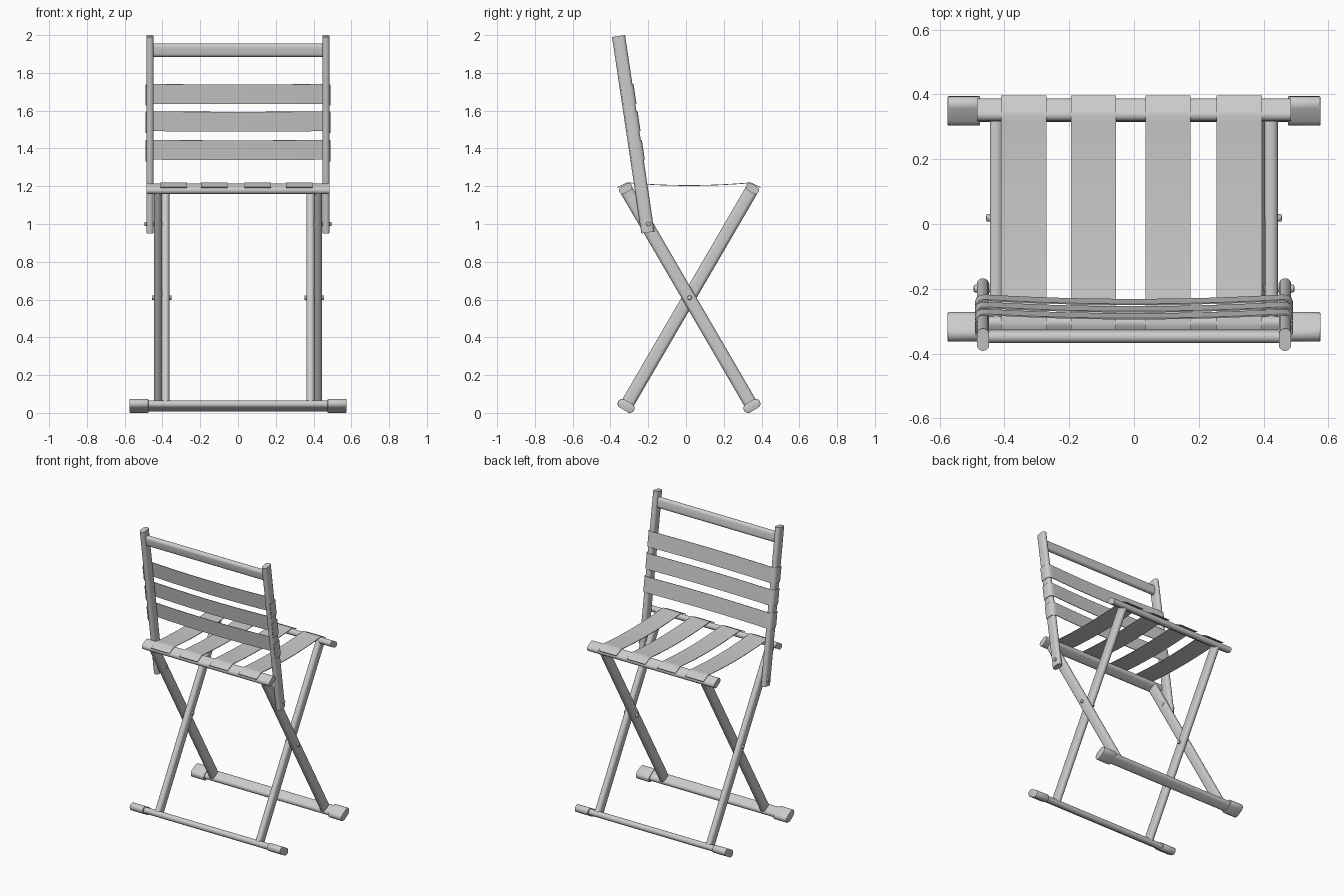
import bpy, bmesh, math
from mathutils import Vector

if "Cube" in bpy.data.objects:
    bpy.data.objects.remove(bpy.data.objects["Cube"])

def make_object(name, bm):
    bmesh.ops.recalc_face_normals(bm, faces=bm.faces)
    me = bpy.data.meshes.new(name)
    bm.to_mesh(me)
    bm.free()
    ob = bpy.data.objects.new(name, me)
    bpy.context.collection.objects.link(ob)
    return ob

def tube(name, p0, p1, wide, w, t, bevel=0.0, n=10):
    """Capped bar with a stadium section: width w along 'wide', thickness t."""
    p0, p1, wide = Vector(p0), Vector(p1), Vector(wide).normalized()
    thin = (p1 - p0).normalized().cross(wide).normalized()
    r, h, section = t / 2, (w - t) / 2, []
    for side in (1, -1):
        for i in range(n + 1):
            a = -math.pi / 2 + math.pi * i / n
            section.append(side * ((h + r * math.cos(a)) * wide + r * math.sin(a) * thin))
    bm = bmesh.new()
    rings = [[bm.verts.new(p + s) for s in section] for p in (p0, p1)]
    for i in range(len(section)):
        j = (i + 1) % len(section)
        bm.faces.new((rings[0][i], rings[0][j], rings[1][j], rings[1][i]))
    ends = [bm.faces.new(ring) for ring in rings]
    if bevel:
        edges = list({e for f in ends for e in f.edges})
        bmesh.ops.bevel(bm, geom=edges, offset=bevel, segments=2, affect='EDGES', profile=0.5)
    return make_object(name, bm)

def ribbon(name, path, across, thickness=0.004):
    """Strap swept along a path, with real thickness."""
    bm = bmesh.new()
    half = Vector(across) / 2
    rows = [(bm.verts.new(Vector(p) - half), bm.verts.new(Vector(p) + half)) for p in path]
    for a, b in zip(rows, rows[1:]):
        bm.faces.new((a[0], a[1], b[1], b[0]))
    ob = make_object(name, bm)
    mod = ob.modifiers.new("thickness", 'SOLIDIFY')
    mod.thickness, mod.offset = thickness, 0
    return ob

def bolt(name, x0, x1, y, z, r=0.012):
    """Pivot pin along x with slightly rounded heads."""
    return tube(name, (x0, y, z), (x1, y, z), (0, 1, 0), 2 * r, 1.98 * r, bevel=0.005)

MID = 0.016            # y of the crossing point
S, C = 0.503, 0.864    # lean of the crossed legs

# Two crossed frames: s = 1 leans to the back, s = -1 to the front
for label, s, leg_x in (("inner", 1, 0.384), ("outer", -1, 0.424)):
    low = (MID - s * 0.333, 0.037)
    high = (MID + s * 0.336, 1.187)
    wide = (0, C, -s * S)
    for side, x in (("left", -leg_x), ("right", leg_x)):
        tube(f"{label}_leg_{side}", (x, *low), (x, *high), wide, 0.07, 0.041)
    tube(f"{label}_seat_rail", (-0.485, *high), (0.485, *high), wide, 0.075, 0.04)
    tube(f"{label}_foot_rail", (-0.50, *low), (0.50, *low), wide, 0.075, 0.04)
    for side, m in (("left", -1), ("right", 1)):
        tube(f"{label}_foot_cap_{side}", (m * 0.475, *low), (m * 0.575, *low),
             wide, 0.097, 0.05, bevel=0.003)

# Backrest uprights and bolts
bottom, top = Vector((0, -0.202, 0.955)), Vector((0, -0.357, 1.995))
up = (top - bottom).normalized()
out = Vector((0, up.z, -up.y))
for side, m in (("left", -1), ("right", 1)):
    off = Vector((m * 0.466, 0, 0))
    tube(f"back_upright_{side}", bottom + off, top + off, out, 0.07, 0.038)
    bolt(f"leg_pivot_{side}", m * 0.352, m * 0.456, MID + 0.003, 0.61)
    bolt(f"back_pivot_{side}", m * 0.40, m * 0.495, -0.199, 1.0)

def back_point(z):
    return bottom + up * ((z - bottom.z) / up.z)

# Top crossbar of the backrest
bar = back_point(1.92)
tube("back_crossbar", bar + Vector((-0.455, 0, 0)), bar + Vector((0.455, 0, 0)),
     up, 0.072, 0.038)

# Backrest straps, sagging in the middle and wrapped round the uprights
wrap = [(0.467, 0.039), (0.477, 0.036), (0.485, 0.029), (0.489, 0.018),
        (0.489, -0.018), (0.485, -0.028)]
span = [(x, 0.026 + 0.013 * (x / 0.45) ** 2) for x in [0.45 * i / 8 for i in range(-8, 9)]]
profile = [(-x, d) for x, d in reversed(wrap)] + span + wrap
for k, z in enumerate((1.387, 1.538, 1.683)):
    base = back_point(z)
    path = [base + Vector((x, 0, 0)) + out * d for x, d in profile]
    ribbon(f"back_strap_{k + 1}", path, up * 0.105)

# Seat straps, folded over both seat rails
fold = [(-0.363, 1.193), (-0.348, 1.200), (-0.315, 1.2165), (-0.304, 1.218)]
fold = [(y - MID, z) for y, z in fold]
sag = [(d, 1.204 + 0.012 * (d / 0.30) ** 2) for d in [0.30 * i / 8 for i in range(-8, 9)]]
profile = fold + sag + [(-d, z) for d, z in reversed(fold)]
for k, (x0, x1) in enumerate(((-0.41, -0.27), (-0.195, -0.056), (0.035, 0.175), (0.255, 0.395))):
    path = [((x0 + x1) / 2, MID + d, z) for d, z in profile]
    ribbon(f"seat_strap_{k + 1}", path, (x1 - x0, 0, 0))

# Apply thickness and shade smoothly with crisp edges
bpy.ops.object.select_all(action='SELECT')
bpy.context.view_layer.objects.active = bpy.context.selected_objects[0]
bpy.ops.object.convert(target='MESH')
bpy.ops.object.shade_smooth_by_angle(angle=math.radians(35))
